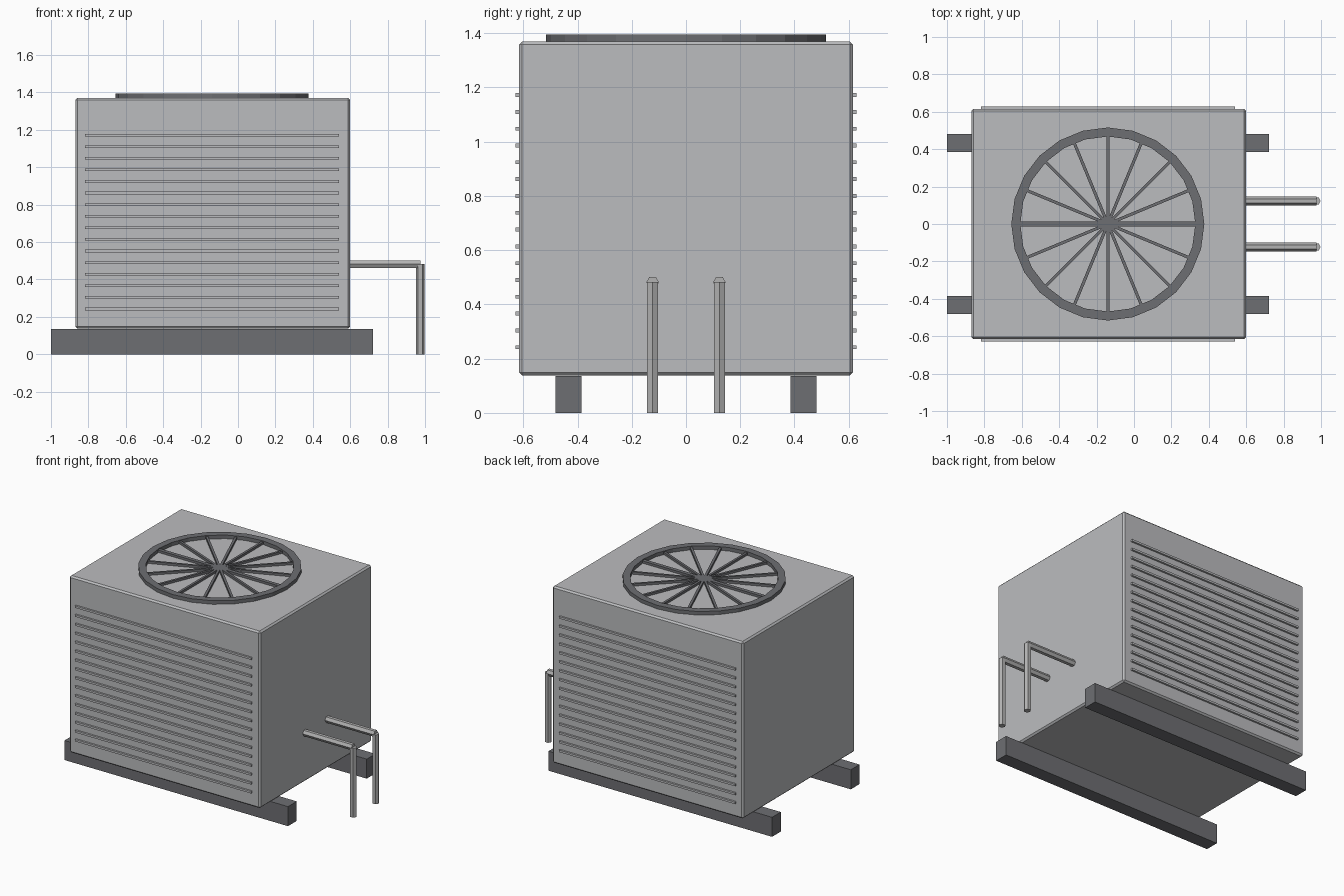
import bpy, bmesh, math
from mathutils import Matrix, Vector

if "Cube" in bpy.data.objects:
    bpy.data.objects.remove(bpy.data.objects["Cube"])


def material(name, v):
    m = bpy.data.materials.new(name)
    m.diffuse_color = (*v, 1)
    m.use_nodes = True
    m.node_tree.nodes["Principled BSDF"].inputs["Base Color"].default_value = m.diffuse_color
    return m


LIGHT = material("light grey casing", (0.50, 0.505, 0.52))
DARK = material("dark grey metal", (0.155, 0.158, 0.17))
PIPE = material("pipe grey", (0.45, 0.45, 0.45))


def add(name, bm, mat):
    me = bpy.data.meshes.new(name)
    bm.to_mesh(me)
    bm.free()
    me.materials.append(mat)
    ob = bpy.data.objects.new(name, me)
    bpy.context.collection.objects.link(ob)
    return ob


def box(name, lo, hi, mat, bevel=0, turn=None):
    lo, hi = Vector(lo), Vector(hi)
    bm = bmesh.new()
    bmesh.ops.create_cube(bm, size=1, matrix=Matrix.Translation((lo + hi) / 2)
                          @ Matrix.Diagonal((*(hi - lo), 1)))
    if bevel:
        bmesh.ops.bevel(bm, geom=bm.edges[:], offset=bevel, segments=1, affect='EDGES')
    if turn:
        bm.transform(turn)
    return add(name, bm, mat)


def hex_rod(name, matrix, length, mat, radius=0.023):
    bm = bmesh.new()
    bmesh.ops.create_cone(bm, cap_ends=True, segments=6, radius1=radius, radius2=radius,
                          depth=length, matrix=matrix)
    return add(name, bm, mat)


# Casing
box("casing", (-0.87, -0.615, 0.138), (0.60, 0.615, 1.37), LIGHT, 0.011)

# Skids, louvre slats and pipes, mirrored front to back
for s, side in ((-1, "front"), (1, "back")):
    ya, yb = sorted((s * 0.385, s * 0.481))
    box(side + "_skid", (-1, ya, 0), (0.722, yb, 0.136), DARK)
    ya, yb = sorted((s * 0.61, s * 0.628))
    for i in range(16):
        z = 0.242 + i * 0.062
        box(f"{side}_slat_{i}", (-0.817, ya, z - 0.007), (0.54, yb, z + 0.007), LIGHT)
    # Horizontal run, flat side up, and vertical drop, edge facing outward
    hex_rod(side + "_pipe_run", Matrix.Translation((0.775, s * 0.123, 0.482))
            @ Matrix.Rotation(math.pi / 2, 4, 'Y') @ Matrix.Rotation(0, 4, 'Z'), 0.40, PIPE)
    hex_rod(side + "_pipe_drop", Matrix.Translation((0.975, s * 0.123, 0.241))
            @ Matrix.Rotation(math.pi / 2, 4, 'Z'), 0.482, PIPE)

# Fan guard ring: square profile swept around the fan centre
N = 24
bm = bmesh.new()
loops = []
for k in range(N):
    a = 2 * math.pi * k / N
    loops.append([bm.verts.new((-0.14 + r * math.cos(a), r * math.sin(a), z))
                  for r, z in ((0.516, 1.365), (0.516, 1.395), (0.468, 1.395), (0.468, 1.365))])
for k in range(N):
    p, q = loops[k], loops[(k + 1) % N]
    for j in range(4):
        n = (j + 1) % 4
        bm.faces.new((p[j], q[j], q[n], p[n]))
bmesh.ops.recalc_face_normals(bm, faces=bm.faces[:])
add("fan_guard_ring", bm, DARK)

# Fan guard bars across the ring
for k in range(8):
    w = 0.013 if k == 0 else 0.008
    box(f"fan_guard_bar_{k}", (-0.475, -w, 1.372), (0.475, w, 1.388), DARK,
        turn=Matrix.Translation((-0.14, 0, 0)) @ Matrix.Rotation(k * math.pi / 8, 4, 'Z'))
